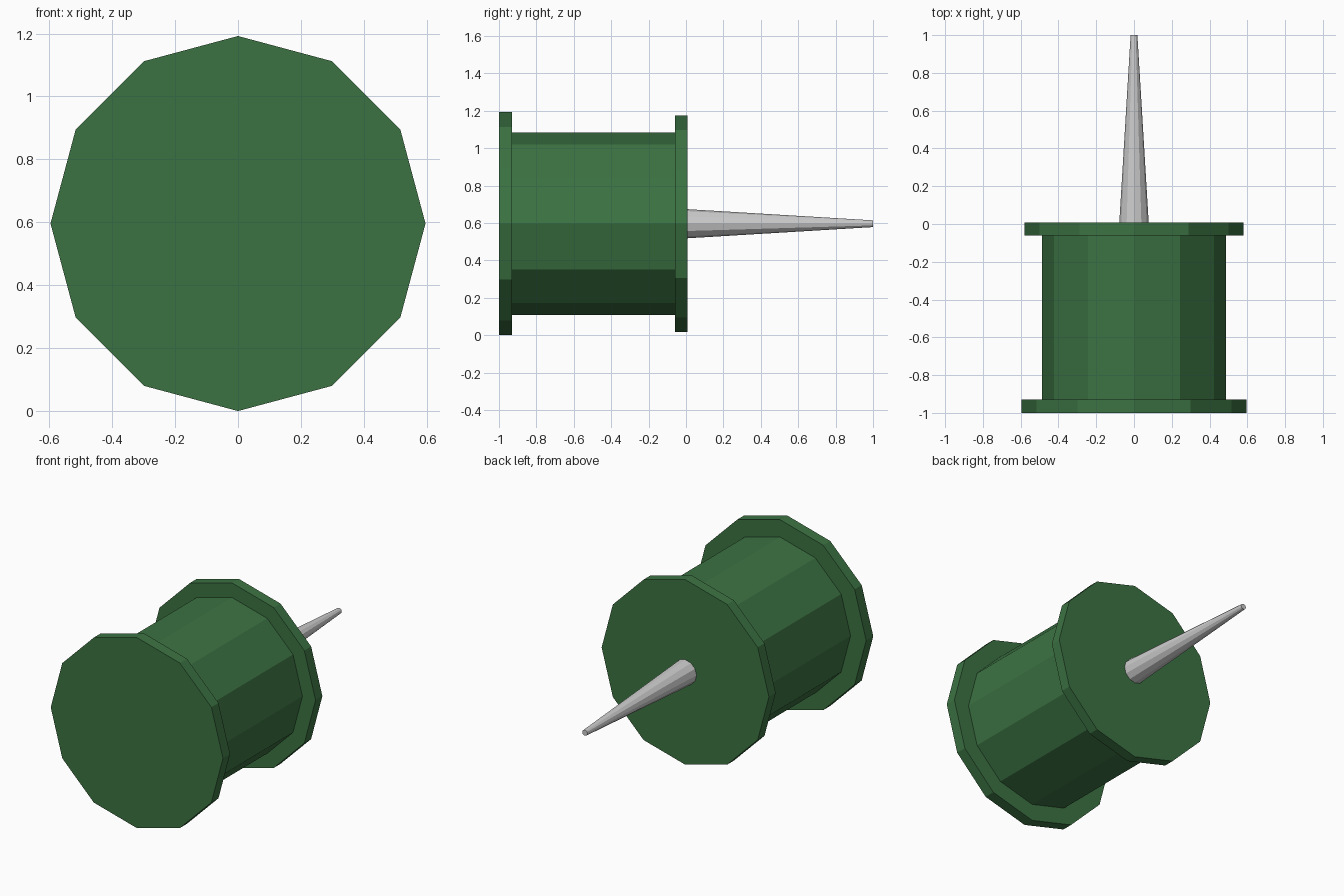
import bpy, bmesh
from math import sin, cos, pi

if "Cube" in bpy.data.objects:
    bpy.data.objects.remove(bpy.data.objects["Cube"])

SIDES = 12
CENTRE_Z = 0.596


def lathe(name, profile, material=None):
    """Turn (radius, y) points around the y axis into a closed flat-shaded solid."""
    bm = bmesh.new()
    rings = []
    for r, y in profile:
        rings.append([bm.verts.new((r * cos(2 * pi * i / SIDES), y,
                                    r * sin(2 * pi * i / SIDES)))
                      for i in range(SIDES)])
    for a, b in zip(rings, rings[1:]):
        for i in range(SIDES):
            j = (i + 1) % SIDES
            bm.faces.new((a[i], a[j], b[j], b[i]))
    bm.faces.new(rings[0])
    bm.faces.new(rings[-1])
    bmesh.ops.recalc_face_normals(bm, faces=bm.faces[:])
    mesh = bpy.data.meshes.new(name)
    bm.to_mesh(mesh)
    bm.free()
    obj = bpy.data.objects.new(name, mesh)
    obj.location.z = CENTRE_Z
    bpy.context.collection.objects.link(obj)
    if material:
        mesh.materials.append(material)
    return obj


green = bpy.data.materials.new("dark_green")
green.diffuse_color = (0.045, 0.17, 0.055, 1)
green.use_nodes = True
green.node_tree.nodes["Principled BSDF"].inputs["Base Color"].default_value = green.diffuse_color

# Handle: wide front rim, narrower grip, slightly smaller back rim
lathe("pin_handle", [(0.596, -1.0), (0.596, -0.93), (0.488, -0.93),
                     (0.488, -0.06), (0.579, -0.06), (0.579, 0.007)], green)

# Tapered spike with a blunt tip
lathe("pin_spike", [(0.078, 0.005), (0.018, 1.0)])
